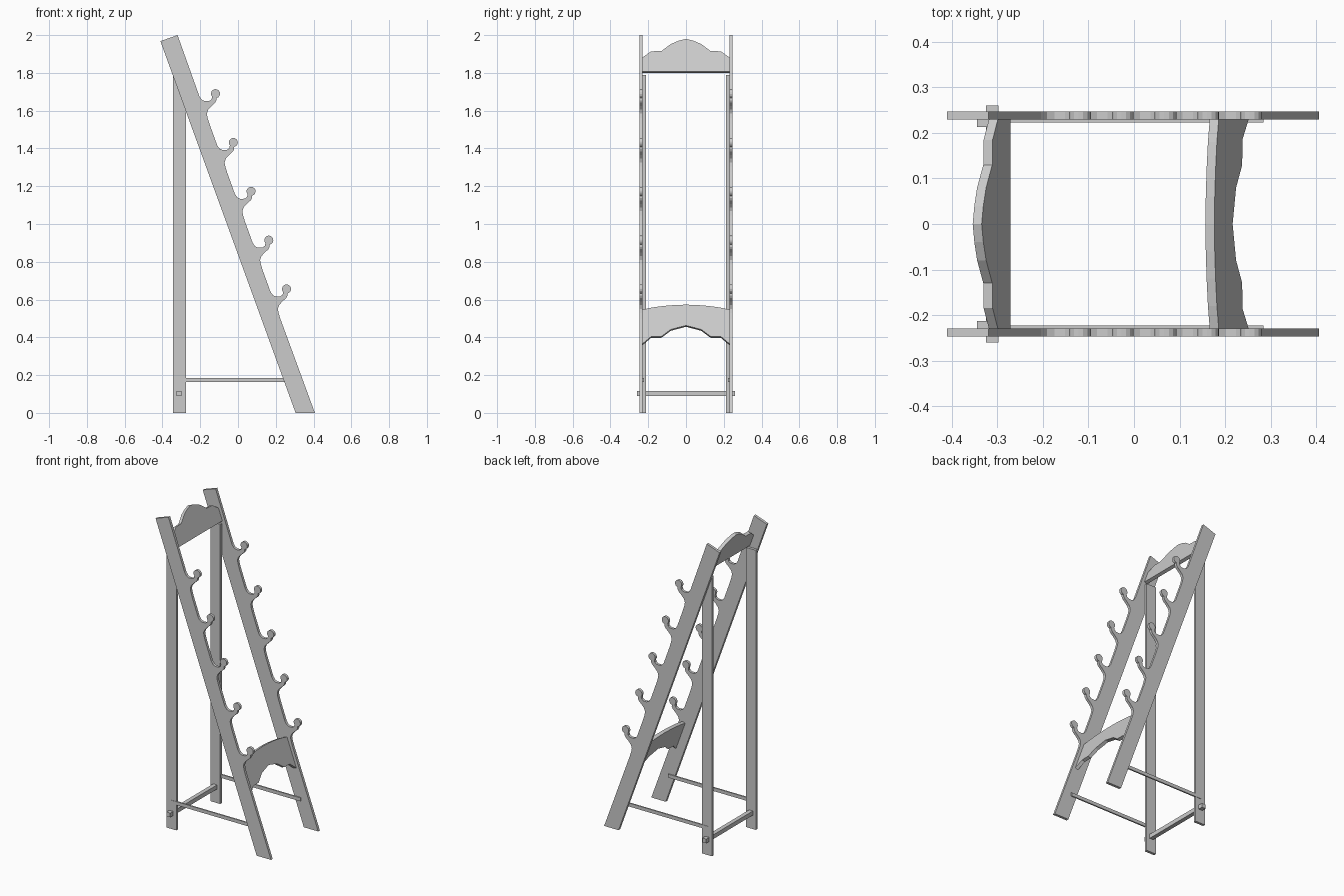
import bpy, bmesh, math
from mathutils import Vector

if "Cube" in bpy.data.objects:
    bpy.data.objects.remove(bpy.data.objects["Cube"])

SLOPE = 0.3635          # x shift per unit of height along the leaning rails
LEAN = math.atan(SLOPE)


def prism(name, pts, offset):
    """Extrude a closed planar outline of 3D points by an offset vector."""
    bm = bmesh.new()
    face = bm.faces.new([bm.verts.new(p) for p in pts])
    ext = bmesh.ops.extrude_face_region(bm, geom=[face])
    verts = [g for g in ext["geom"] if isinstance(g, bmesh.types.BMVert)]
    bmesh.ops.translate(bm, verts=verts, vec=offset)
    bmesh.ops.recalc_face_normals(bm, faces=bm.faces)
    mesh = bpy.data.meshes.new(name)
    bm.to_mesh(mesh)
    bm.free()
    ob = bpy.data.objects.new(name, mesh)
    bpy.context.collection.objects.link(ob)
    return ob


def box(name, x0, x1, y0, y1, z0, z1):
    return prism(name, [(x0, y0, z0), (x1, y0, z0), (x1, y1, z0), (x0, y1, z0)],
                 (0, 0, z1 - z0))


# Leaning rail outline with five hooks along the front edge
LOWER = [(-0.151, 1.530), (-0.161, 1.562), (-0.165, 1.585), (-0.158, 1.605),
         (-0.141, 1.624), (-0.121, 1.642), (-0.114, 1.655)]
UPPER = [(-0.140, 1.660), (-0.152, 1.651), (-0.175, 1.650), (-0.191, 1.657),
         (-0.204, 1.675)]
ball = []
for i in range(13):
    a = math.radians(-78 + i * 300 / 12)
    ball.append((-0.119 + 0.024 * math.cos(a), 1.690 + 0.024 * math.sin(a)))
hook = LOWER + ball + UPPER

outline = [(0.305, 0), (0.407, 0)]
for k in range(4, -1, -1):
    outline += [(x + 0.094 * k, z - 0.2585 * k) for x, z in hook]
outline += [(-0.32, 2.0), (-0.411, 1.968)]

for side, s in (("left", -1), ("right", 1)):
    prism(f"{side}_hook_rail", [(x, s * 0.230, z) for x, z in outline],
          (0, s * 0.017, 0))
    # Upright rear post inside the rail
    box(f"{side}_rear_post", -0.345, -0.275, *sorted((s * 0.213, s * 0.230)), 0, 1.79)
    # Thin side stretcher
    box(f"{side}_side_stretcher", -0.317, 0.285, *sorted((s * 0.223, s * 0.232)),
        0.163, 0.185)

# Rear cross stretcher poking through the posts
box("rear_stretcher", -0.325, -0.298, -0.26, 0.26, 0.089, 0.116)


def panel(name, half_top, half_bottom):
    """Mirror (y, z) half edges, running centre to side, onto the leaning plane."""
    def full(h):
        return [(-y, z) for y, z in reversed(h) if y > 0] + list(h)
    loop = full(half_top) + full(half_bottom)[::-1]
    pts = [(0.385 - SLOPE * z, y, z) for y, z in loop]
    back = Vector((-math.cos(LEAN), 0, -math.sin(LEAN))) * 0.021
    return prism(name, pts, back)


# Scalloped crest at the top and arched apron near the floor
panel("top_crest",
      [(0, 1.98), (0.04, 1.970), (0.08, 1.953), (0.13, 1.916), (0.185, 1.914), (0.23, 1.882)],
      [(0, 1.807), (0.23, 1.807)])
panel("lower_apron",
      [(0, 0.573), (0.06, 0.571), (0.12, 0.566), (0.18, 0.558), (0.23, 0.547)],
      [(0, 0.463), (0.08, 0.442), (0.13, 0.405), (0.185, 0.404), (0.23, 0.366)])
